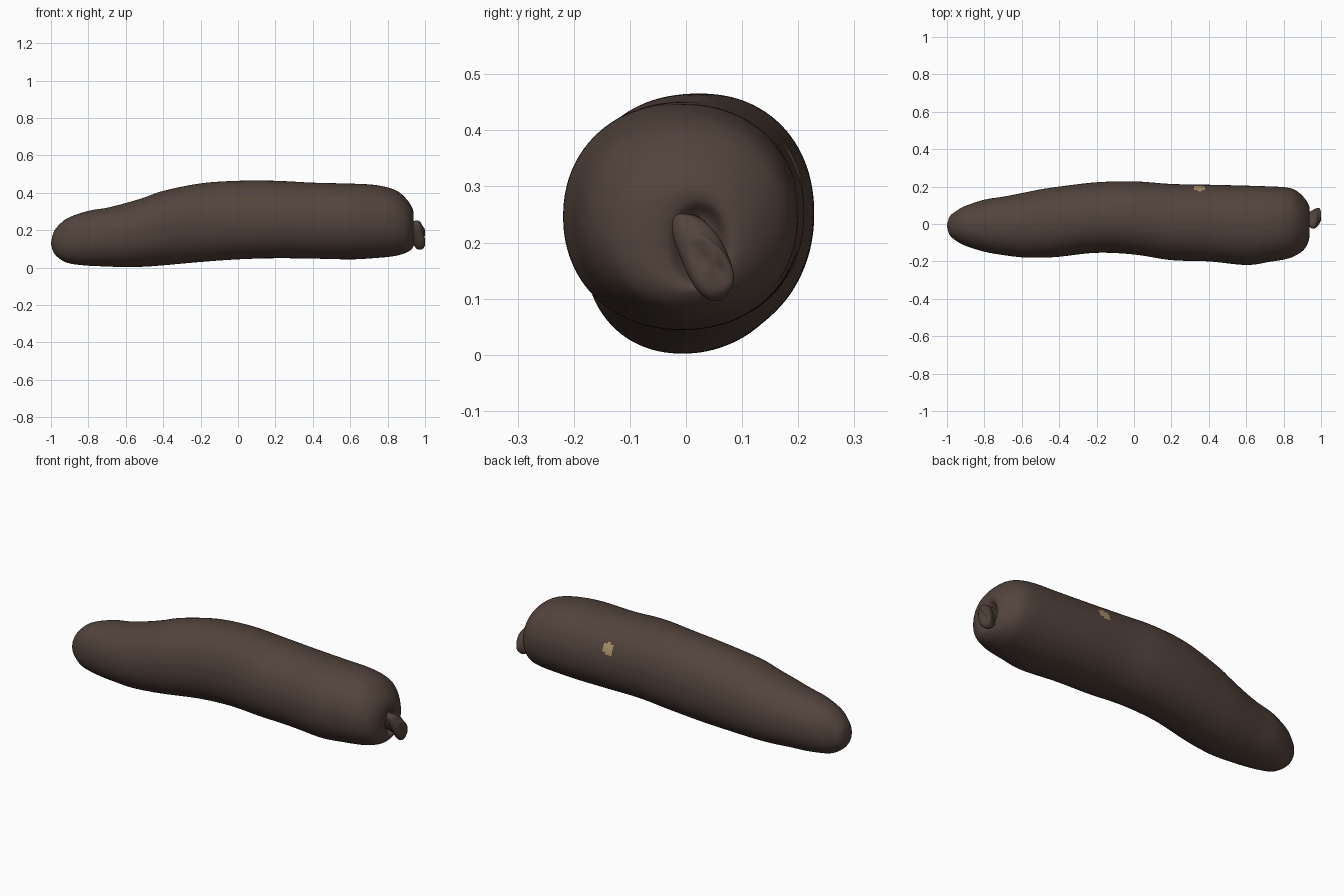
import bpy, bmesh, math
from mathutils import Vector


def material(name, rgb):
    m = bpy.data.materials.new(name)
    m.diffuse_color = (*rgb, 1)
    return m


skin_mat = material("dark brown skin", (0.085, 0.056, 0.045))
patch_mat = material("tan scar", (0.40, 0.28, 0.14))


def spline(rows, steps):
    """Catmull-Rom interpolation of the section table."""
    out = []
    n = len(rows)
    for i in range(n - 1):
        a, b, c, d = rows[max(i - 1, 0)], rows[i], rows[i + 1], rows[min(i + 2, n - 1)]
        for k in range(steps):
            t = k / steps
            out.append([0.5 * (2 * q + (r - p) * t + (2 * p - 5 * q + 4 * r - s) * t * t
                               + (3 * q - p - 3 * r + s) * t ** 3)
                        for p, q, r, s in zip(a, b, c, d)])
    out.append(list(rows[-1]))
    return out


def loft(name, rows, steps, sides, power, mats, tilt=0.0, wobble=0.0):
    """Skin rounded sections (x, bottom z, top z, front y, back y) along x."""
    bm = bmesh.new()
    rings = []
    for x, zb, zt, yf, yb in spline(rows, steps):
        cz, cy, rz, ry = (zb + zt) / 2, (yf + yb) / 2, (zt - zb) / 2, (yb - yf) / 2
        ring = []
        for j in range(sides):
            a = 2 * math.pi * j / sides
            c, s = math.cos(a), math.sin(a)
            r = 1 + wobble * math.sin(3 * a + 40 * x)
            dy = math.copysign(abs(c) ** (2 / power), c) * ry * r
            dz = math.copysign(abs(s) ** (2 / power), s) * rz * r
            ring.append(bm.verts.new((x + wobble * 0.06 * math.sin(2 * a),
                                      cy + dy - tilt * dz, cz + dz)))
        rings.append(ring)
    for r0, r1 in zip(rings, rings[1:]):
        for j in range(sides):
            k = (j + 1) % sides
            bm.faces.new((r0[j], r0[k], r1[k], r1[j]))
    bm.faces.new(rings[0])
    bm.faces.new(rings[-1])
    bmesh.ops.recalc_face_normals(bm, faces=bm.faces)
    for f in bm.faces:
        f.smooth = True
    me = bpy.data.meshes.new(name)
    bm.to_mesh(me)
    bm.free()
    ob = bpy.data.objects.new(name, me)
    bpy.context.collection.objects.link(ob)
    for m in mats:
        me.materials.append(m)
    return ob


# Body: tapered, gently bent, with a dimple around the stem at the right end
body = loft("vegetable_body", [
    (-1.00, 0.128, 0.132, -0.012, -0.008),
    (-0.985, 0.08, 0.19, -0.06, 0.04),
    (-0.95, 0.045, 0.235, -0.09, 0.07),
    (-0.90, 0.022, 0.27, -0.117, 0.097),
    (-0.80, 0.010, 0.303, -0.148, 0.130),
    (-0.70, 0.006, 0.320, -0.166, 0.146),
    (-0.60, 0.002, 0.345, -0.178, 0.165),
    (-0.50, 0.005, 0.375, -0.180, 0.185),
    (-0.40, 0.012, 0.410, -0.175, 0.200),
    (-0.20, 0.030, 0.450, -0.154, 0.223),
    (0.00, 0.044, 0.464, -0.163, 0.228),
    (0.20, 0.050, 0.464, -0.193, 0.214),
    (0.40, 0.048, 0.454, -0.200, 0.210),
    (0.60, 0.044, 0.449, -0.219, 0.205),
    (0.72, 0.050, 0.443, -0.203, 0.201),
    (0.81, 0.058, 0.426, -0.188, 0.196),
    (0.865, 0.068, 0.400, -0.168, 0.180),
    (0.91, 0.085, 0.355, -0.135, 0.140),
    (0.935, 0.108, 0.310, -0.085, 0.100),
    (0.935, 0.125, 0.275, -0.035, 0.075),
    (0.91, 0.145, 0.245, -0.005, 0.055),
    (0.905, 0.19, 0.20, 0.02, 0.03),
], 10, 112, 2.12, [skin_mat, patch_mat])

# Small pale scar on the back, coloured by distance
scar = Vector((0.348, 0.187, 0.34))
for p in body.data.polygons:
    if (p.center - scar).length < 0.031:
        p.material_index = 1

# Stem stub: short neck flaring into a slanted, uneven cut end
stem = loft("stem_stub", [
    (0.90, 0.135, 0.250, -0.005, 0.055),
    (0.935, 0.125, 0.252, -0.002, 0.056),
    (0.955, 0.105, 0.255, -0.012, 0.066),
    (0.972, 0.098, 0.248, -0.012, 0.074),
    (0.988, 0.102, 0.220, -0.002, 0.078),
    (0.997, 0.118, 0.205, 0.012, 0.074),
    (0.996, 0.150, 0.175, 0.035, 0.055),
], 5, 40, 2.2, [skin_mat], tilt=0.35, wobble=0.06)
